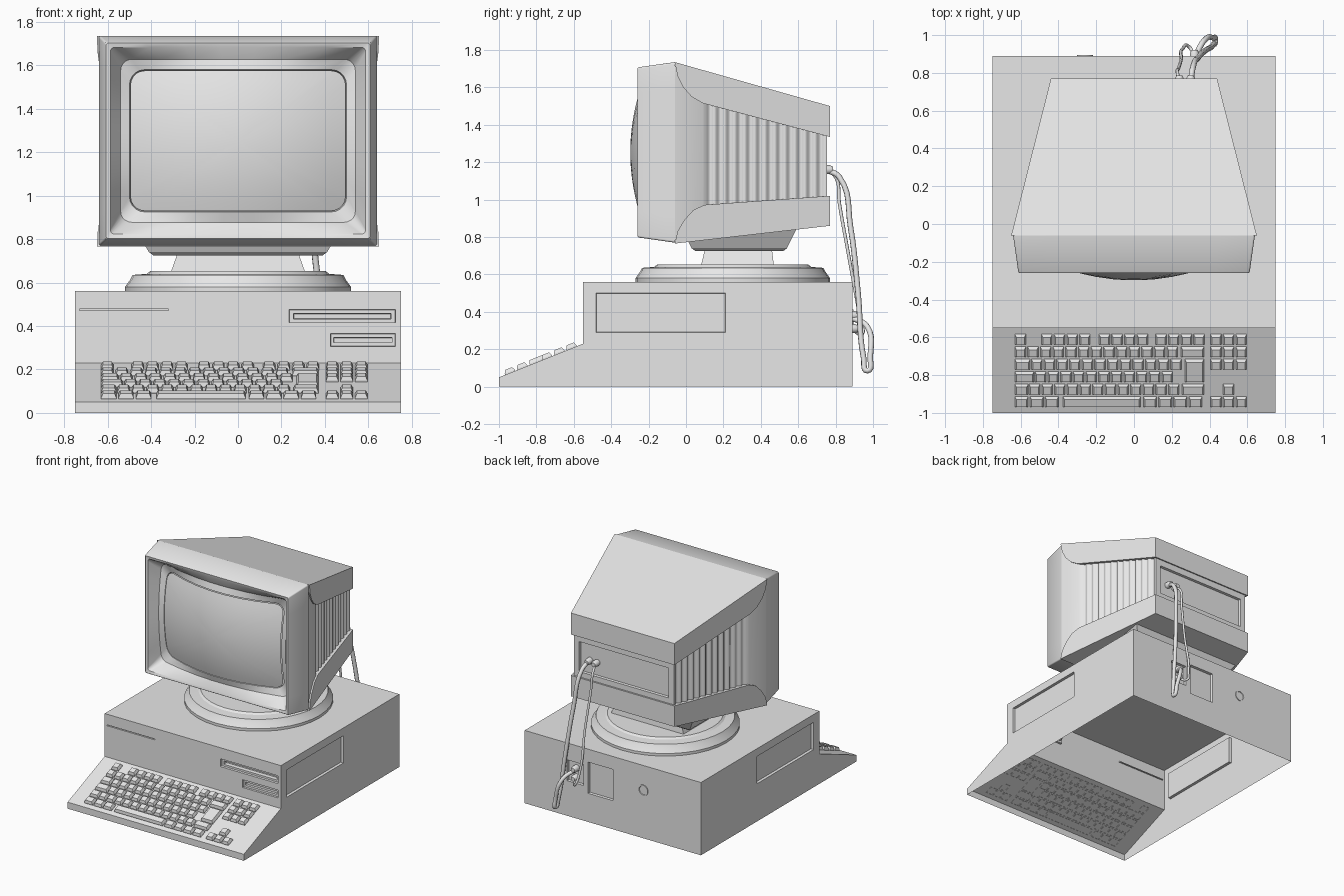
import bpy, bmesh
from math import sin, cos, pi, radians
from mathutils import Vector

cube = bpy.data.objects.get("Cube")
if cube:
    bpy.data.objects.remove(cube, do_unlink=True)

GREY = (0.8, 0.8, 0.8, 1)
grey = bpy.data.materials.new("light_grey_plastic")
grey.use_nodes = True
grey.diffuse_color = GREY
grey.node_tree.nodes["Principled BSDF"].inputs["Base Color"].default_value = GREY


def activate(ob):
    bpy.ops.object.select_all(action='DESELECT')
    ob.select_set(True)
    bpy.context.view_layer.objects.active = ob


def finish(bm, name, angle=0):
    me = bpy.data.meshes.new(name)
    bm.to_mesh(me)
    bm.free()
    me.materials.append(grey)
    ob = bpy.data.objects.new(name, me)
    bpy.context.collection.objects.link(ob)
    if angle:
        activate(ob)
        bpy.ops.object.shade_smooth_by_angle(angle=radians(angle))
    return ob


def loft(bm, rings, start=True, end=True):
    """Skin a list of closed rings that share one point count."""
    loops = [[bm.verts.new(p) for p in ring] for ring in rings]
    n = len(loops[0])
    for a, b in zip(loops, loops[1:]):
        for i in range(n):
            j = (i + 1) % n
            bm.faces.new((a[i], a[j], b[j], b[i]))
    if start:
        bm.faces.new(loops[0][::-1])
    if end:
        bm.faces.new(loops[-1])
    bmesh.ops.recalc_face_normals(bm, faces=bm.faces)
    return bm


def rect(x, y0, y1, z):
    return [(-x, y0, z), (x, y0, z), (x, y1, z), (-x, y1, z)]


def recess(bm, axis, level, u, v, depth, lip=0.003):
    """Sink a rectangle into the flat faces lying at axis = level."""
    ua = 1 - axis

    def flat():
        bm.normal_update()
        return [f for f in bm.faces if abs(f.normal[axis]) > 0.99
                and abs(f.calc_center_median()[axis] - level) < 1e-4]
    for ax, values in ((ua, u), (2, v)):
        for value in values:
            co, no = Vector(), Vector()
            co[ax], no[ax] = value, 1
            fs = flat()
            geom = set(fs) | {e for f in fs for e in f.edges} | {w for f in fs for w in f.verts}
            bmesh.ops.bisect_plane(bm, geom=list(geom), plane_co=co, plane_no=no)
    inside = []
    for f in flat():
        c = f.calc_center_median()
        if u[0] < c[ua] < u[1] and v[0] < c[2] < v[1]:
            inside.append(f)
    if len(inside) > 1:
        inside = bmesh.ops.dissolve_faces(bm, faces=inside)["region"]
    bm.normal_update()
    bmesh.ops.inset_individual(bm, faces=inside, thickness=lip, depth=-depth)


# Computer case: open-bottomed shell with sunken panels
side = [(-1, 0), (-1, 0.05), (-0.55, 0.23), (-0.55, 0.56), (0.89, 0.56), (0.89, 0)]
bm = loft(bmesh.new(), [[(x, y, z) for y, z in side] for x in (-0.75, 0.75)])
for x in (-0.75, 0.75):
    recess(bm, 0, x, (-0.48, 0.21), (0.29, 0.5), 0.02)
recess(bm, 1, -0.55, (0.235, 0.725), (0.415, 0.475), 0.015)
recess(bm, 1, -0.535, (0.255, 0.705), (0.432, 0.458), 0.03)
recess(bm, 1, -0.55, (0.425, 0.725), (0.305, 0.365), 0.012)
recess(bm, 1, -0.538, (0.44, 0.71), (0.323, 0.347), 0.015)
recess(bm, 1, -0.55, (-0.73, -0.32), (0.471, 0.478), 0.01, 0.001)
recess(bm, 1, 0.89, (0.25, 0.39), (0.27, 0.43), 0.02)
recess(bm, 1, 0.89, (0.0, 0.21), (0.22, 0.46), 0.02)
bm.normal_update()
bottom = [f for f in bm.faces if f.normal.z < -0.9 and f.calc_center_median().z < 0.01]
bmesh.ops.delete(bm, geom=bottom, context='FACES')
finish(bm, "computer_case")

# Keyboard: tapered keys standing on the sloped front
NORMAL = Vector((0, -0.18, 0.45)).normalized()
keys = bmesh.new()


def key(x0, x1, y0, y1):
    rings = []
    for inset, height in ((0, -0.002), (0, 0.006), (0.008, 0.024)):
        ring = []
        for x, y in ((x0 + inset, y0 + inset), (x1 - inset, y0 + inset),
                     (x1 - inset, y1 - inset), (x0 + inset, y1 - inset)):
            ring.append(Vector((x, y, 0.05 + (y + 1) * 0.4)) + NORMAL * height)
        rings.append(ring)
    loft(keys, rings, start=False)


W = 0.057
nav = (0.405, 3, W)
rows = [  # groups of (first x, count, key width), back row first
    [(-0.63, 1, W), (-0.49, 4, W), (-0.185, 4, W), (0.115, 4, W), nav],
    [(-0.63, 13, W), (0.25, 1, 0.12), nav],
    [(-0.63, 1, 0.08), (-0.543, 12, W), nav],
    [(-0.63, 1, 0.1), (-0.523, 11, W)],
    [(-0.63, 1, 0.07), (-0.555, 12, W), (0.255, 1, 0.115), (0.472, 1, W)],
    [(-0.63, 3, 0.07), (-0.375, 1, 0.41), (0.05, 4, 0.07), nav]]
for r, groups in enumerate(rows):
    y = -0.61 - r * 0.066
    for start, count, width in groups:
        for i in range(count):
            x = start + i * (width + 0.01)
            key(x, x + width, y - 0.027, y + 0.027)
key(0.27, 0.37, -0.835, -0.715)
finish(keys, "keyboard_keys")

# Swivel base, neck and monitor foot
lathe = [(0.52, 0.555), (0.52, 0.58), (0.495, 0.615), (0.485, 0.635),
         (0.42, 0.64), (0.405, 0.652)]
circle = [2 * pi * i / 36 for i in range(36)]
bm = loft(bmesh.new(), [[(r * cos(a), 0.25 + r * sin(a), z) for a in circle] for r, z in lathe])
finish(bm, "swivel_base", 30)
finish(loft(bmesh.new(), [rect(0.31, 0.08, 0.47, 0.645), rect(0.28, 0.1, 0.46, 0.73)]), "neck")
finish(loft(bmesh.new(), [rect(0.39, 0.05, 0.52, 0.725), rect(0.41, 0.03, 0.54, 0.74),
                          rect(0.47, -0.02, 0.59, 0.84)]), "monitor_foot")

# Monitor front: tapered shell running into the hollowed bezel
MID = 1.2525


def rounded(hx, hz, r, n=5, k=7):
    """Rounded rectangle in x, z with extra points along its straight edges."""
    arcs = []
    for q, (sx, sz) in enumerate(((1, 1), (-1, 1), (-1, -1), (1, -1))):
        arcs.append([Vector((sx * (hx - r) + r * cos(a), 0, sz * (hz - r) + r * sin(a)))
                     for a in [(q + i / n) * pi / 2 for i in range(n + 1)]])
    pts = []
    for q in range(4):
        pts += arcs[q]
        pts += [arcs[q][-1].lerp(arcs[(q + 1) % 4][0], i / k) for i in range(1, k)]
    return pts


def bulge(p):
    return -0.298 + 0.45 * (p.x ** 2 + p.z ** 2)


def ring(pts, y):
    return [(p.x, y(p) if callable(y) else y, p.z + MID) for p in pts]


shell = [ring(rounded(0.64, 0.4825, 0.01), -0.06),
         ring(rounded(0.613, 0.4555, 0.01), -0.252),
         ring(rounded(0.607, 0.4495, 0.01), -0.26),
         ring(rounded(0.588, 0.43, 0.02), -0.256),
         ring(rounded(0.54, 0.375, 0.05), lambda p: 0.6 * bulge(p) - 0.093),
         ring(rounded(0.5, 0.3275, 0.07), bulge),
         ring(rounded(0.495, 0.3225, 0.065), lambda p: bulge(p) + 0.02)]
finish(loft(bmesh.new(), shell, end=False), "monitor_front", 35)

# Bulging screen glass
edge = rounded(0.495, 0.3225, 0.065)
glass = [ring([p * s for p in edge], bulge) for s in (1, 0.87, 0.72, 0.56, 0.4, 0.22, 0.07)]
finish(loft(bmesh.new(), glass, start=False), "screen", 40)


# Monitor rear body with ribbed sides, narrowing to the back
def half_width(y):
    return 0.65 - 0.253 * (y + 0.06)


RIBS, STEPS = 12, 8
flank = [(half_width(y) - 0.012, y) for y in (-0.06, 0.09)]
for i in range(RIBS * STEPS + 1):
    y = 0.1 + 0.645 * i / (RIBS * STEPS)
    flank.append((half_width(y) - 0.026 + 0.008 * cos(2 * pi * i / STEPS), y))
flank.append((half_width(0.755) - 0.018, 0.755))
plan = flank + [(-x, y) for x, y in reversed(flank)]
low = [(x, y, 0.785 + 0.114 * (y + 0.06)) for x, y in plan]
high = [(x, y, 1.715 - 0.283 * (y + 0.06)) for x, y in plan]
bm = loft(bmesh.new(), [low, high])
recess(bm, 1, 0.755, (-0.38, 0.38), (1.06, 1.29), 0.02)
finish(bm, "ribbed_rear_body", 50)

# Upper and lower covers with curved front edges
covers = {
    "upper_cover": [(-0.06, 1.735), (-0.045, 1.66), (-0.015, 1.6), (0.03, 1.55),
                    (0.09, 1.515), (0.77, 1.335), (0.77, 1.5)],
    "lower_cover": [(-0.06, 0.765), (-0.045, 0.83), (-0.01, 0.89), (0.04, 0.945),
                    (0.1, 0.972), (0.77, 1.02), (0.77, 0.86)]}
for name, profile in covers.items():
    finish(loft(bmesh.new(), [[(s * half_width(y), y, z) for y, z in profile]
                              for s in (-1, 1)]), name)


# Rear cables, plugs and round port
def cable(name, points, radius):
    cu = bpy.data.curves.new(name, 'CURVE')
    cu.dimensions = '3D'
    cu.bevel_depth, cu.bevel_resolution, cu.resolution_u = radius, 2, 6
    cu.use_fill_caps = True
    sp = cu.splines.new('BEZIER')
    sp.bezier_points.add(len(points) - 1)
    for bp, p in zip(sp.bezier_points, points):
        bp.co = p
        bp.handle_left_type = bp.handle_right_type = 'AUTO'
    cu.materials.append(grey)
    ob = bpy.data.objects.new(name, cu)
    bpy.context.collection.objects.link(ob)
    activate(ob)
    bpy.ops.object.convert(target='MESH')


cable("power_cable", [(0.3, 0.75, 1.16), (0.31, 0.82, 1.12), (0.34, 0.88, 0.85),
                      (0.38, 0.92, 0.5), (0.42, 0.95, 0.15), (0.43, 0.97, 0.085),
                      (0.42, 0.985, 0.16), (0.37, 0.97, 0.32), (0.32, 0.88, 0.37)], 0.015)
cable("signal_cable", [(0.24, 0.75, 1.16), (0.23, 0.8, 1.12), (0.235, 0.82, 0.98),
                       (0.25, 0.87, 0.7), (0.26, 0.93, 0.36), (0.29, 0.94, 0.28),
                       (0.32, 0.88, 0.32)], 0.009)


def turned(name, x, z, profile):
    finish(loft(bmesh.new(), [[(x + r * cos(a), y, z + r * sin(a)) for a in circle[::3]]
                              for r, y in profile]), name, 40)


for name, x, z, y in (("power_plug_top", 0.3, 1.16, 0.73), ("signal_plug_top", 0.24, 1.16, 0.73),
                      ("power_plug_bottom", 0.32, 0.38, 0.865),
                      ("signal_plug_bottom", 0.32, 0.31, 0.865)):
    turned(name, x, z, [(0.024, y), (0.024, y + 0.04), (0.016, y + 0.055)])
turned("round_port", -0.26, 0.37, [(0.042, 0.885), (0.042, 0.896), (0.034, 0.896), (0.032, 0.891)])
